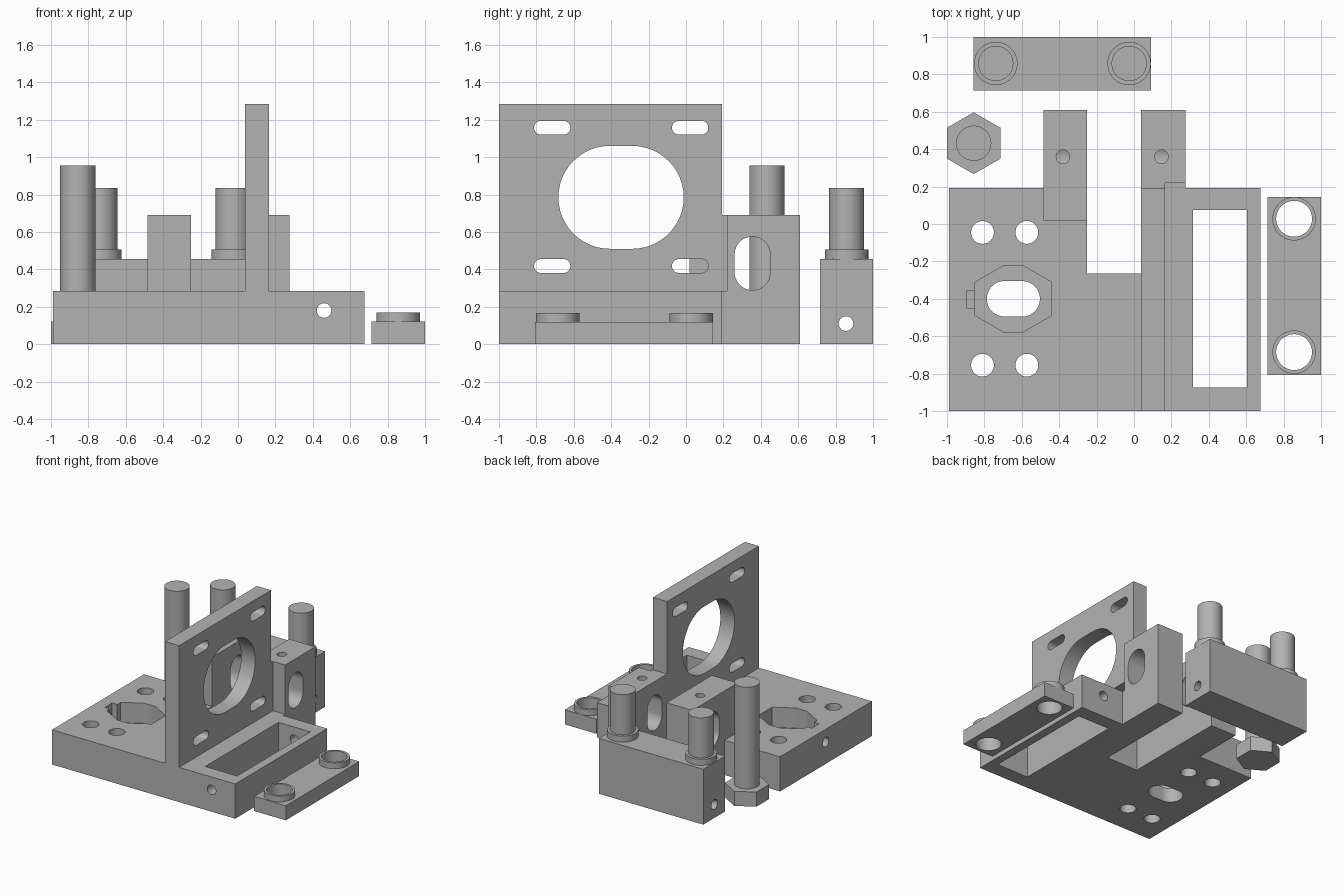
import bpy
import bmesh
from math import cos, sin, tau
from mathutils import Vector
from mathutils.geometry import convex_hull_2d

if "Cube" in bpy.data.objects:
    bpy.data.objects.remove(bpy.data.objects["Cube"])

grey = bpy.data.materials.new("plastic grey")
grey.use_nodes = True
colour = (0.45, 0.45, 0.45, 1)
grey.diffuse_color = colour
grey.node_tree.nodes["Principled BSDF"].inputs["Base Color"].default_value = colour


def prism(name, points, lo, hi, axis="Z"):
    """Extrude the convex hull of 2D points along an axis."""
    points = [Vector(p) for p in points]
    ring = [points[i] for i in convex_hull_2d(points)]
    place = {"X": lambda p, h: (h, p.x, p.y),
             "Y": lambda p, h: (p.x, h, p.y),
             "Z": lambda p, h: (p.x, p.y, h)}[axis]
    bm = bmesh.new()
    bottom = [bm.verts.new(place(p, lo)) for p in ring]
    top = [bm.verts.new(place(p, hi)) for p in ring]
    bm.faces.new(bottom)
    bm.faces.new(top)
    for i in range(len(ring)):
        j = (i + 1) % len(ring)
        bm.faces.new((bottom[i], bottom[j], top[j], top[i]))
    bmesh.ops.recalc_face_normals(bm, faces=bm.faces)
    mesh = bpy.data.meshes.new(name)
    bm.to_mesh(mesh)
    bm.free()
    mesh.materials.append(grey)
    obj = bpy.data.objects.new(name, mesh)
    bpy.context.collection.objects.link(obj)
    return obj


def box(name, x, y, z):
    return prism(name, [(a, b) for a in x for b in y], *z)


def circle(u, v, r, sides=48, du=0, dv=0):
    """Polygon with a point at the top, stretched by du or dv both ways."""
    return [(u + s * du + r * sin(tau * i / sides), v + s * dv + r * cos(tau * i / sides))
            for i in range(sides) for s in (-1, 1)[:2 if du or dv else 1]]


def combine(target, parts, operation):
    """Apply one boolean per part and remove the helper."""
    for part in parts:
        mod = target.modifiers.new("boolean", "BOOLEAN")
        mod.operation = operation
        mod.solver = "EXACT"
        mod.object = part
        bpy.ops.object.select_all(action="DESELECT")
        bpy.context.view_layer.objects.active = target
        target.select_set(True)
        bpy.ops.object.modifier_apply(modifier=mod.name)
        bpy.data.objects.remove(part)


# Carriage: base slab with upright plate and two bearing blocks
carriage = box("carriage", (-0.99, 0.675), (-1, 0.193), (0, 0.285))
combine(carriage, [box("notch", (-0.25, 0.037), (-0.265, 0.4), (-0.1, 0.5))], "DIFFERENCE")
combine(carriage, [
    box("left_block", (-0.485, -0.25), (0.02, 0.61), (0, 0.69)),
    box("right_block", (0.037, 0.275), (0.1, 0.61), (0, 0.285)),
    box("right_block_top", (0.037, 0.275), (0.218, 0.61), (0.2, 0.69)),
    box("block_web", (0.037, 0.165), (0.1, 0.4), (0.2, 0.69)),
    box("motor_plate", (0.037, 0.165), (-1, 0.193), (0.2, 1.285)),
], "UNION")

# Openings in the slab: window, cross bore, adjuster pocket and nut slot
cuts = [
    box("window", (0.315, 0.605), (-0.875, 0.075), (-0.1, 0.5)),
    prism("window_bore", circle(0.46, 0.18, 0.039), -1.1, 0.3, "Y"),
    prism("hex_pocket", circle(-0.645, -0.4, 0.178, 6, du=0.05), 0.12, 0.5),
    prism("adjuster_slot", circle(-0.645, -0.4, 0.095, du=0.047), -0.1, 0.5),
    box("nut_slot", (-0.895, -0.84), (-0.45, -0.355), (0.13, 0.5)),
    prism("nut_bore", circle(-0.4, 0.18, 0.039), -1.1, -0.75, "X"),
]
cuts += [prism("bolt_hole", circle(x, y, 0.061), -0.1, 0.5)
         for x in (-0.81, -0.573) for y in (-0.755, -0.045)]

# Openings in the upright plate
cuts.append(prism("motor_opening", circle(-0.347, 0.785, 0.275, du=0.06), -0.05, 0.17, "X"))
cuts += [prism("plate_slot", circle(y, z, 0.037, 32, du=0.06), -0.05, 0.17, "X")
         for y in (-0.715, 0.022) for z in (0.418, 1.157)]

# Bearing slots and the set screw holes above them
for x in (-0.38, 0.147):
    cuts.append(prism("bearing_slot", circle(0.355, 0.432, 0.095, dv=0.048), x - 0.2, x + 0.2, "X"))
    cuts.append(prism("set_screw_hole", circle(x, 0.36, 0.036, 32), 0.45, 0.8))
combine(carriage, cuts, "DIFFERENCE")

# Clamp block with two collared posts and a lengthwise bore
clamp = box("clamp_block", (-0.857, 0.092), (0.715, 1), (0, 0.455))
for x in (-0.739, -0.026):
    combine(clamp, [prism("collar", circle(x, 0.858, 0.116), 0.4, 0.505),
                    prism("post", circle(x, 0.858, 0.094), 0.4, 0.835)], "UNION")
combine(clamp, [prism("clamp_bore", circle(0.855, 0.11, 0.039), -1, 0.3, "X")], "DIFFERENCE")

# Flat clamp bar with two open rings
bar = box("clamp_bar", (0.713, 1), (-0.808, 0.145), (0, 0.12))
for y in (-0.685, 0.028):
    combine(bar, [prism("ring", circle(0.856, y, 0.116), 0.05, 0.168)], "UNION")
    combine(bar, [prism("ring_hole", circle(0.856, y, 0.096), -0.1, 0.3)], "DIFFERENCE")

# Hex headed bolt
bolt = prism("hex_bolt", circle(-0.857, 0.432, 0.165, 6), 0, 0.12)
combine(bolt, [prism("shank", circle(-0.857, 0.432, 0.094), 0.06, 0.955)], "UNION")

# Smooth the round walls and keep the hard edges
for obj in (carriage, clamp, bar, bolt):
    bpy.ops.object.select_all(action="DESELECT")
    bpy.context.view_layer.objects.active = obj
    obj.select_set(True)
    bpy.ops.object.shade_smooth_by_angle()
